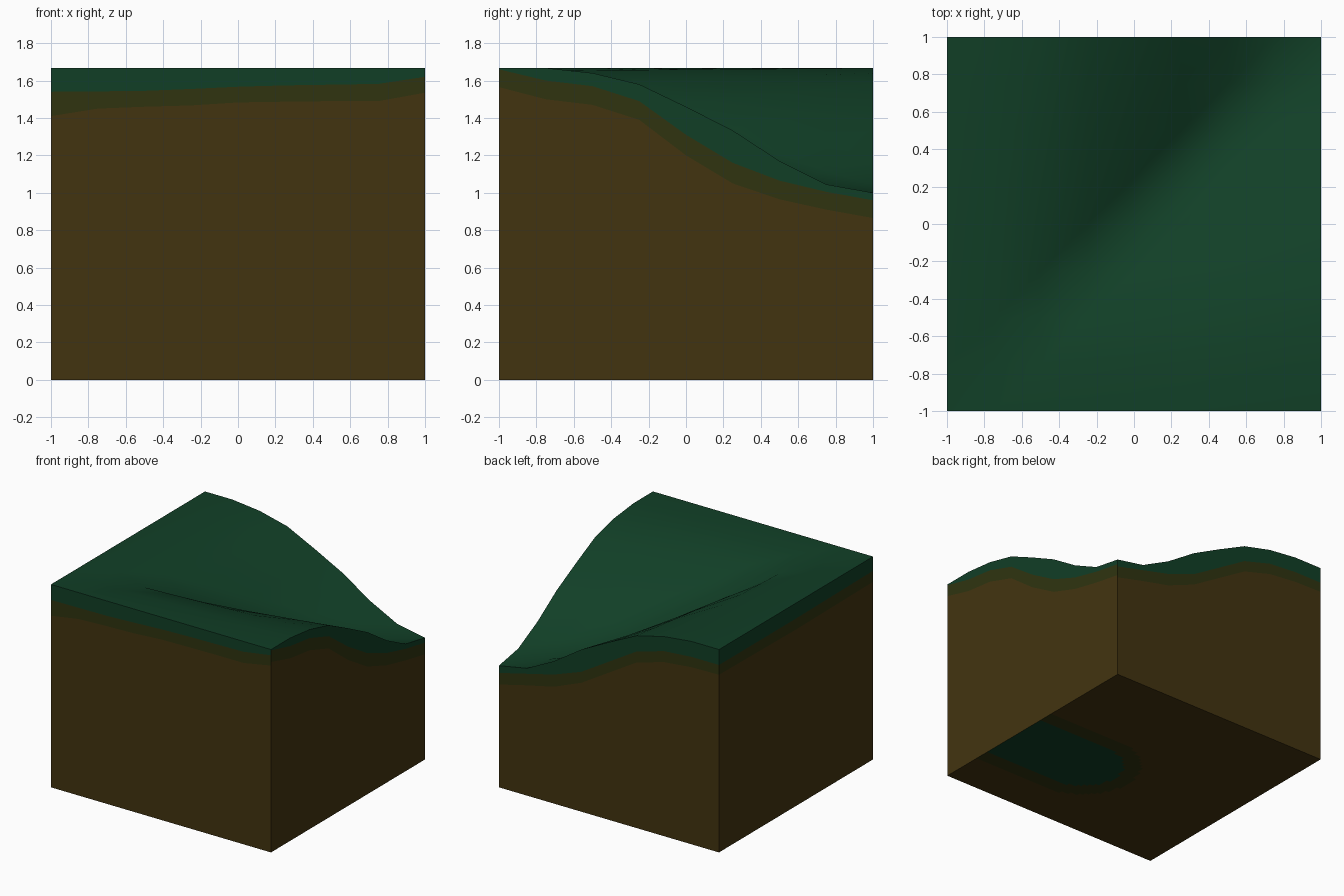
import bpy, bmesh, math

if "Cube" in bpy.data.objects:
    bpy.data.objects.remove(bpy.data.objects["Cube"])


def material(name, color):
    m = bpy.data.materials.new(name)
    m.diffuse_color = (*color, 1)
    m.use_nodes = True
    m.node_tree.nodes["Principled BSDF"].inputs["Base Color"].default_value = m.diffuse_color
    return m


MATS = [material("brown_earth", (0.055, 0.034, 0.0052)),
        material("olive_soil", (0.029, 0.034, 0.0052)),
        material("green_grass", (0.0055, 0.049, 0.0195))]
BROWN, OLIVE, GREEN = 0, 1, 2


def interp(vals, t):
    """Piecewise linear value of evenly spaced samples over t in -1..1."""
    s = min(max((t + 1) / 2, 0), 1) * (len(vals) - 1)
    i = min(int(s), len(vals) - 2)
    return vals[i] + (vals[i + 1] - vals[i]) * (s - i)


# Hillside profile along the two descending edges
SLOPE = [1.667, 1.667, 1.64, 1.58, 1.46, 1.333, 1.17, 1.045, 1.0]


def height(x, y):
    """Valley opening towards the back right corner."""
    lo, hi = min(x, y), max(x, y)
    return interp(SLOPE, lo + 0.3 * (1 - hi) * (1 + lo))


def finish(name, bm):
    mesh = bpy.data.meshes.new(name)
    bm.to_mesh(mesh)
    bm.free()
    for m in MATS:
        mesh.materials.append(m)
    ob = bpy.data.objects.new(name, mesh)
    bpy.context.collection.objects.link(ob)
    return ob


# Grass surface: 8 x 8 grid split along the valley diagonal, smooth shaded
N = 8
bm = bmesh.new()
grid = []
for j in range(N + 1):
    row = []
    for i in range(N + 1):
        x, y = -1 + 2 * i / N, -1 + 2 * j / N
        row.append(bm.verts.new((x, y, height(x, y))))
    grid.append(row)
for j in range(N):
    for i in range(N):
        a, b, c, d = grid[j][i], grid[j][i + 1], grid[j + 1][i + 1], grid[j + 1][i]
        for tri in ((a, b, c), (a, c, d)):
            f = bm.faces.new(tri)
            f.material_index = GREEN
            f.smooth = True
finish("grass_surface", bm)

# Side walls: brown earth, olive band and green fringe, following these samples
FRONT_TOP = [1.54, 1.542, 1.545, 1.555, 1.567, 1.574, 1.578, 1.582, 1.62]
FRONT_LOW = [1.41, 1.45, 1.46, 1.467, 1.483, 1.487, 1.49, 1.49, 1.535]
RIGHT_TOP = [1.66, 1.60, 1.57, 1.49, 1.31, 1.16, 1.065, 1.005, 0.96]
RIGHT_LOW = [1.565, 1.50, 1.47, 1.39, 1.20, 1.05, 0.965, 0.91, 0.865]
BACK_TOP = [0.94, 1.0, 1.06, 1.15, 1.30, 1.45, 1.52, 1.54, 1.54]
BACK_LOW = [0.845, 0.905, 0.96, 1.06, 1.21, 1.36, 1.43, 1.455, 1.46]
LEFT_TOP = [1.54, 1.54, 1.55]
LEFT_LOW = [1.46, 1.45, 1.46]

WALLS = [("front_wall", lambda t: (t, -1), FRONT_LOW, FRONT_TOP),
         ("right_wall", lambda t: (1, t), RIGHT_LOW, RIGHT_TOP),
         ("back_wall", lambda t: (-t, 1), BACK_LOW, BACK_TOP),
         ("left_wall", lambda t: (-1, -t), LEFT_LOW, LEFT_TOP)]
COLS = 32
for name, place, low, top in WALLS:
    bm = bmesh.new()
    columns = []
    for k in range(COLS + 1):
        t = -1 + 2 * k / COLS
        x, y = place(t)
        zs = (0, interp(low, t), interp(top, t), height(x, y))
        columns.append([bm.verts.new((x, y, z)) for z in zs])
    for p, q in zip(columns, columns[1:]):
        for r, mat in enumerate((BROWN, OLIVE, GREEN)):
            bm.faces.new((p[r], q[r], q[r + 1], p[r + 1])).material_index = mat
    finish(name, bm)

# Underside: brown with a rounded green tongue edged in olive
bm = bmesh.new()
bmesh.ops.create_grid(bm, x_segments=64, y_segments=64, size=1)
bmesh.ops.reverse_faces(bm, faces=bm.faces[:])
for f in bm.faces:
    c = f.calc_center_median()
    d = math.hypot(min(c.x - 0.32, 0), c.y + 0.22)
    f.material_index = GREEN if d < 0.31 else OLIVE if d < 0.44 else BROWN
finish("underside", bm)
